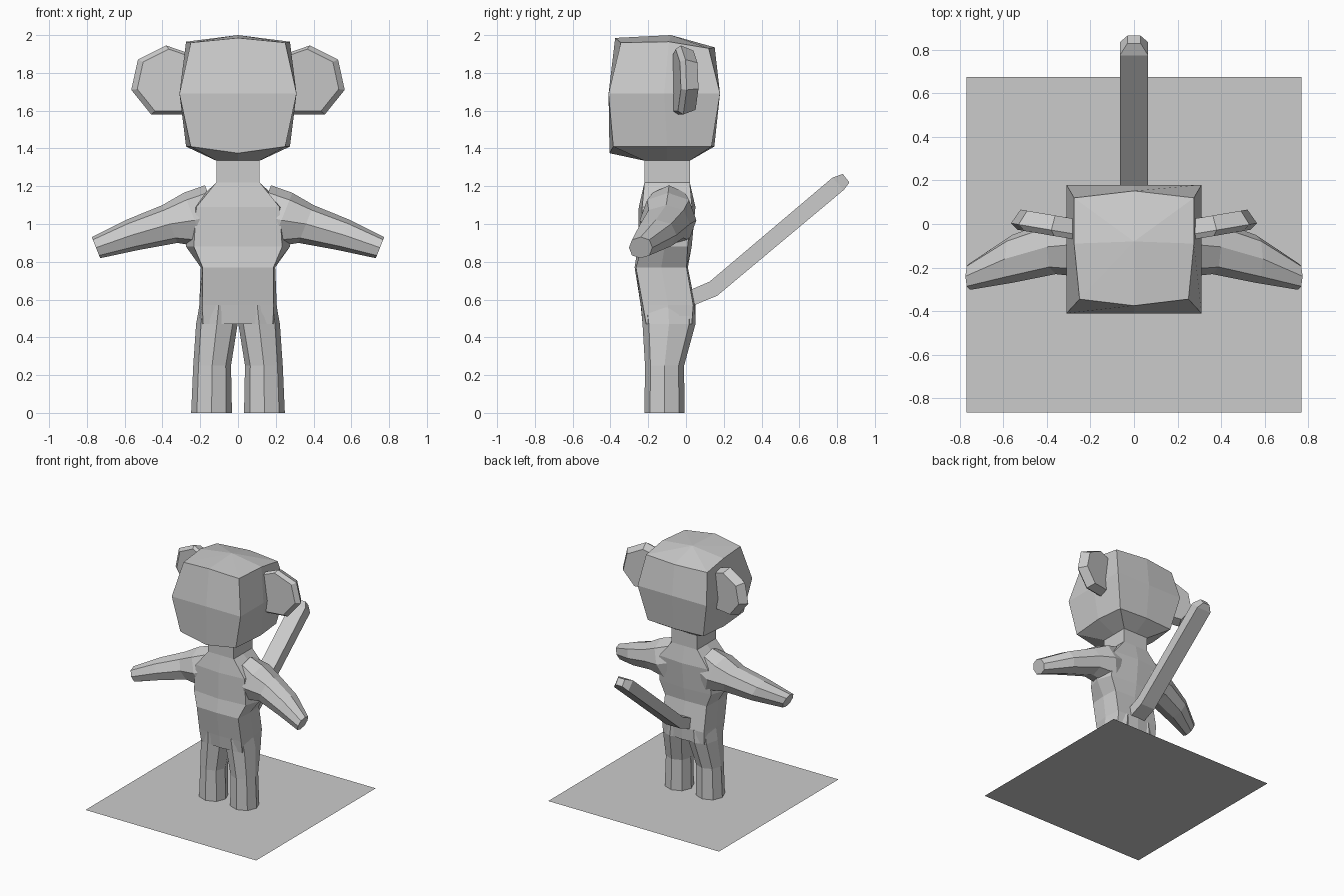
import bpy, bmesh

if "Cube" in bpy.data.objects:
    bpy.data.objects.remove(bpy.data.objects["Cube"])

grey = bpy.data.materials.new("plain_grey")
grey.diffuse_color = (0.6, 0.6, 0.6, 1)
grey.use_nodes = True
grey.node_tree.nodes["Principled BSDF"].inputs["Base Color"].default_value = grey.diffuse_color


def finish(name, bm):
    bmesh.ops.recalc_face_normals(bm, faces=bm.faces[:])
    me = bpy.data.meshes.new(name)
    bm.to_mesh(me)
    bm.free()
    me.materials.append(grey)
    ob = bpy.data.objects.new(name, me)
    bpy.context.collection.objects.link(ob)
    return ob


def loft(name, rings, side=1, start=True, end=True):
    """Skin equal-length rings of 3D points; side=-1 mirrors in x.
    end may be a point, which closes the last ring with a fan."""
    bm = bmesh.new()
    rows = [[bm.verts.new((p[0] * side, p[1], p[2])) for p in r] for r in rings]
    n = len(rows[0])
    for a, b in zip(rows, rows[1:]):
        for i in range(n):
            j = (i + 1) % n
            bm.faces.new((a[i], a[j], b[j], b[i]))
    if start:
        bm.faces.new(rows[0])
    if isinstance(end, tuple):
        tip = bm.verts.new(end)
        for i in range(n):
            bm.faces.new((rows[-1][i], rows[-1][(i + 1) % n], tip))
    elif end:
        bm.faces.new(rows[-1])
    return finish(name, bm)


def eight(c):
    """Unit ring of 8: axis points at 1, diagonal points at c."""
    return [(1, 0), (c, c), (0, 1), (-c, c), (-1, 0), (-c, -c), (0, -1), (c, -c)]


def flat_ring(z, cx, rx, y0, y1, c):
    cy, ry = (y0 + y1) / 2, (y1 - y0) / 2
    return [(cx + u * rx, cy + v * ry, z) for u, v in eight(c)]


def head_ring(side, back_corner, back, front_corner, front):
    """Mirror-symmetric ring of 8 from its five different points."""
    m = lambda p: (-p[0], p[1], p[2])
    return [side, back_corner, back, m(back_corner), m(side),
            m(front_corner), front, front_corner]


# Head: boxy rings closed by a fan on the crown
loft("head", [
    flat_ring(1.335, 0, 0.115, -0.22, 0.02, 1),
    head_ring((0.275, -0.1, 1.41), (0.25, 0.135, 1.41), (0, 0.15, 1.41),
              (0.25, -0.385, 1.41), (0, -0.405, 1.375)),
    flat_ring(1.69, 0, 0.31, -0.41, 0.18, 1),
    head_ring((0.275, -0.09, 1.965), (0.275, 0.12, 1.93), (0, 0.152, 1.935),
              (0.25, -0.345, 1.96), (0, -0.375, 1.985)),
], end=(0, -0.08, 2.0))

# Neck
loft("neck", [flat_ring(z, 0, 0.115, -0.22, 0.02, 1) for z in (1.2, 1.335)])

# Torso, from hips up to the base of the neck
loft("torso", [
    flat_ring(0.47, 0, 0.215, -0.23, 0.05, 0.86),
    flat_ring(0.57, 0, 0.205, -0.24, 0.05, 0.92),
    flat_ring(0.77, 0, 0.197, -0.272, 0.01, 0.95),
    flat_ring(0.88, 0, 0.275, -0.255, 0.03, 0.85),
    flat_ring(1.09, 0, 0.25, -0.25, 0.05, 0.88),
    flat_ring(1.22, 0, 0.115, -0.22, 0.02, 1),
])

ear_outline = [(0.25, 1.9), (0.38, 1.945), (0.53, 1.87), (0.565, 1.71),
               (0.46, 1.58), (0.25, 1.58)]


def ear_ring(scale, depth):
    pts = []
    for x, z in ear_outline:
        px = 0.25 + (x - 0.25) * scale
        pz = 1.755 + (z - 1.755) * scale
        pts.append((px, -0.075 + 0.17 * (px - 0.25) + depth, pz))
    return pts


# x, y centre, z centre, y radius, z radius of each arm section
arm_sections = [(0.115, -0.09, 1.055, 0.115, 0.15),
                (0.23, -0.095, 1.02, 0.15, 0.145),
                (0.36, -0.105, 1.0, 0.125, 0.1),
                (0.56, -0.16, 0.942, 0.11, 0.08),
                (0.752, -0.24, 0.875, 0.062, 0.056)]


def arm_ring(x, cy, cz, ry, rz):
    # sections lean outwards at the top, square to the drooping arm
    return [(x + 0.4 * v * rz, cy + u * ry, cz + v * rz) for u, v in eight(0.74)]


for label, s in (("right", 1), ("left", -1)):
    # Ears: bevelled front, narrower back
    loft(label + "_ear", [ear_ring(0.9, 0), ear_ring(1, 0.025), ear_ring(0.86, 0.095)], s)
    # Arms
    loft(label + "_arm", [arm_ring(*a) for a in arm_sections], s)
    # Legs, open where they meet the base
    loft(label + "_leg", [
        flat_ring(0, 0.14, 0.108, -0.22, -0.008, 0.72),
        flat_ring(0.25, 0.137, 0.1, -0.217, -0.01, 0.72),
        flat_ring(0.47, 0.112, 0.11, -0.23, 0.05, 0.76),
        flat_ring(0.57, 0.102, 0.102, -0.238, 0.048, 0.8),
    ], s, start=False)


# Tail: square rod with a bend and a chamfered tip
def tail_ring(w, top, bottom):
    return [(-w, *top), (w, *top), (w, *bottom), (-w, *bottom)]


loft("tail", [
    tail_ring(0.065, (0.02, 0.65), (0.03, 0.565)),
    tail_ring(0.065, (0.125, 0.695), (0.165, 0.62)),
    tail_ring(0.065, (0.775, 1.245), (0.835, 1.18)),
    tail_ring(0.03, (0.83, 1.265), (0.865, 1.22)),
])

# Base sheet under the feet
bm = bmesh.new()
bm.faces.new([bm.verts.new((x, y, 0)) for x, y in
              ((-0.77, -0.865), (0.77, -0.865), (0.77, 0.675), (-0.77, 0.675))])
bm.normal_update()
me = bpy.data.meshes.new("base_sheet")
bm.to_mesh(me)
bm.free()
me.materials.append(grey)
bpy.context.collection.objects.link(bpy.data.objects.new("base_sheet", me))
